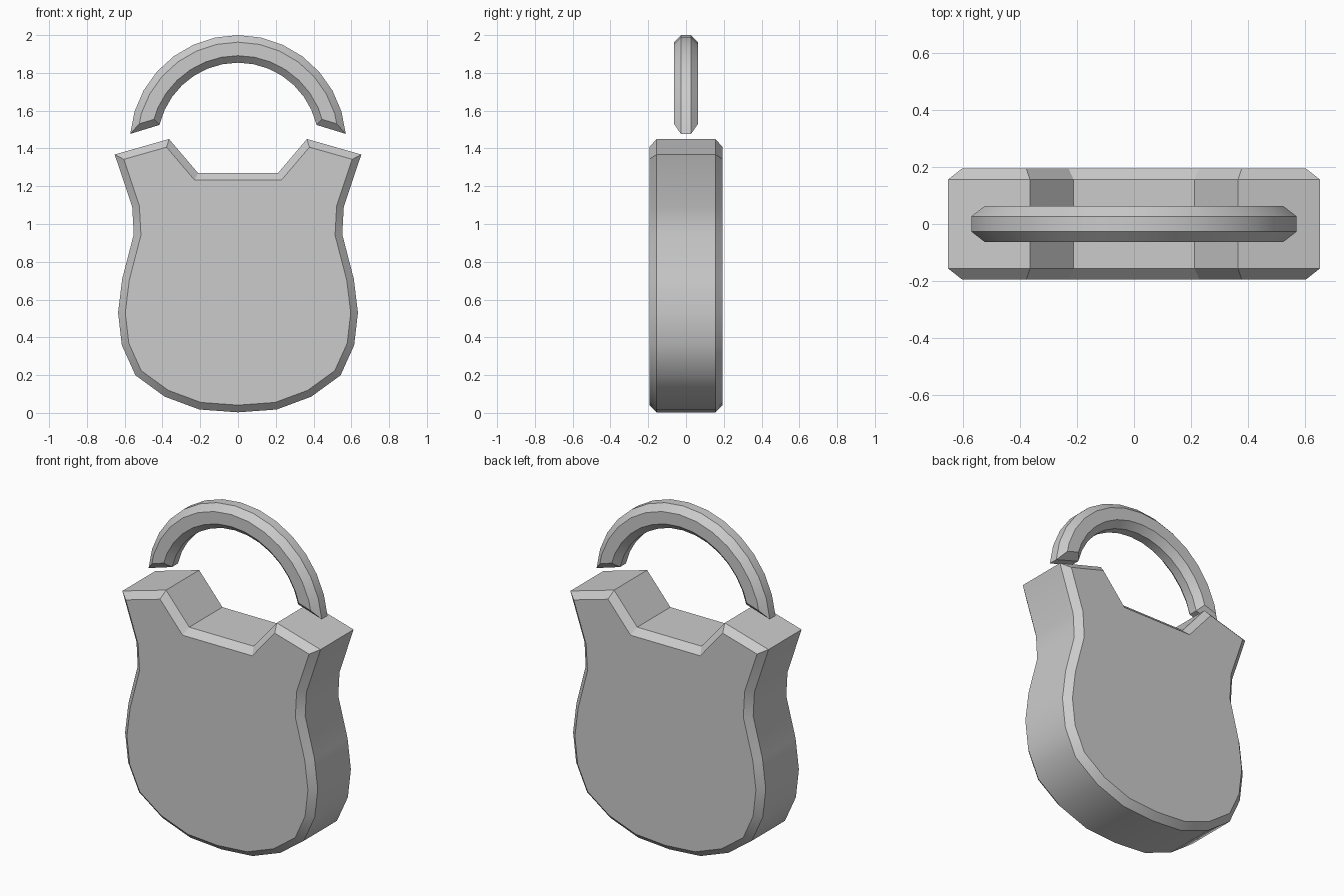
import bpy, bmesh, math
from mathutils import Vector

if "Cube" in bpy.data.objects:
    bpy.data.objects.remove(bpy.data.objects["Cube"])


def inset(loop, d):
    # Mitred inward offset of a counter-clockwise outline
    out = []
    n = len(loop)
    for i in range(n):
        p = Vector(loop[i])
        a = (p - Vector(loop[i - 1])).normalized()
        b = (Vector(loop[(i + 1) % n]) - p).normalized()
        na, nb = Vector((-a.y, a.x)), Vector((-b.y, b.x))
        m = (na + nb).normalized()
        out.append(p + m * (d / m.dot(na)))
    return out


def chamfered_plate(name, loop, half_depth, chamfer):
    # Outline extruded along y with chamfered front and back rims
    inner = inset(loop, chamfer)
    flat = half_depth - chamfer
    bm = bmesh.new()
    rings = []
    for pts, y in ((inner, -half_depth), (loop, -flat), (loop, flat), (inner, half_depth)):
        rings.append([bm.verts.new((p[0], y, p[1])) for p in pts])
    n = len(loop)
    for r, s in zip(rings, rings[1:]):
        for i in range(n):
            j = (i + 1) % n
            bm.faces.new((r[i], r[j], s[j], s[i]))
    bm.faces.new(rings[0])
    bm.faces.new(rings[-1])
    bmesh.ops.recalc_face_normals(bm, faces=bm.faces)
    mesh = bpy.data.meshes.new(name)
    bm.to_mesh(mesh)
    bm.free()
    obj = bpy.data.objects.new(name, mesh)
    bpy.context.collection.objects.link(obj)
    bpy.ops.object.select_all(action='DESELECT')
    obj.select_set(True)
    bpy.context.view_layer.objects.active = obj
    bpy.ops.object.shade_smooth_by_angle(angle=math.radians(30))
    return obj


# Lock body: right half outline from bottom to notch, mirrored
half = [(0.205, 0.018), (0.388, 0.086), (0.543, 0.199), (0.615, 0.358),
        (0.635, 0.53), (0.613, 0.71), (0.552, 0.945), (0.56, 1.09),
        (0.653, 1.368), (0.365, 1.45), (0.212, 1.27)]
body = [(0, 0.003)] + half + [(-x, z) for x, z in reversed(half)]
chamfered_plate("lock_body", body, 0.194, 0.038)


# Shackle: two concentric arcs with slanted ends
def arc(radius, start, steps=14, cz=1.427):
    angles = [math.radians(start + (180 - 2 * start) * i / steps) for i in range(steps + 1)]
    return [(radius * math.cos(a), cz + radius * math.sin(a)) for a in angles]


shackle = arc(0.573, 5) + arc(0.427, 13.2)[::-1]
chamfered_plate("shackle", shackle, 0.064, 0.037)
